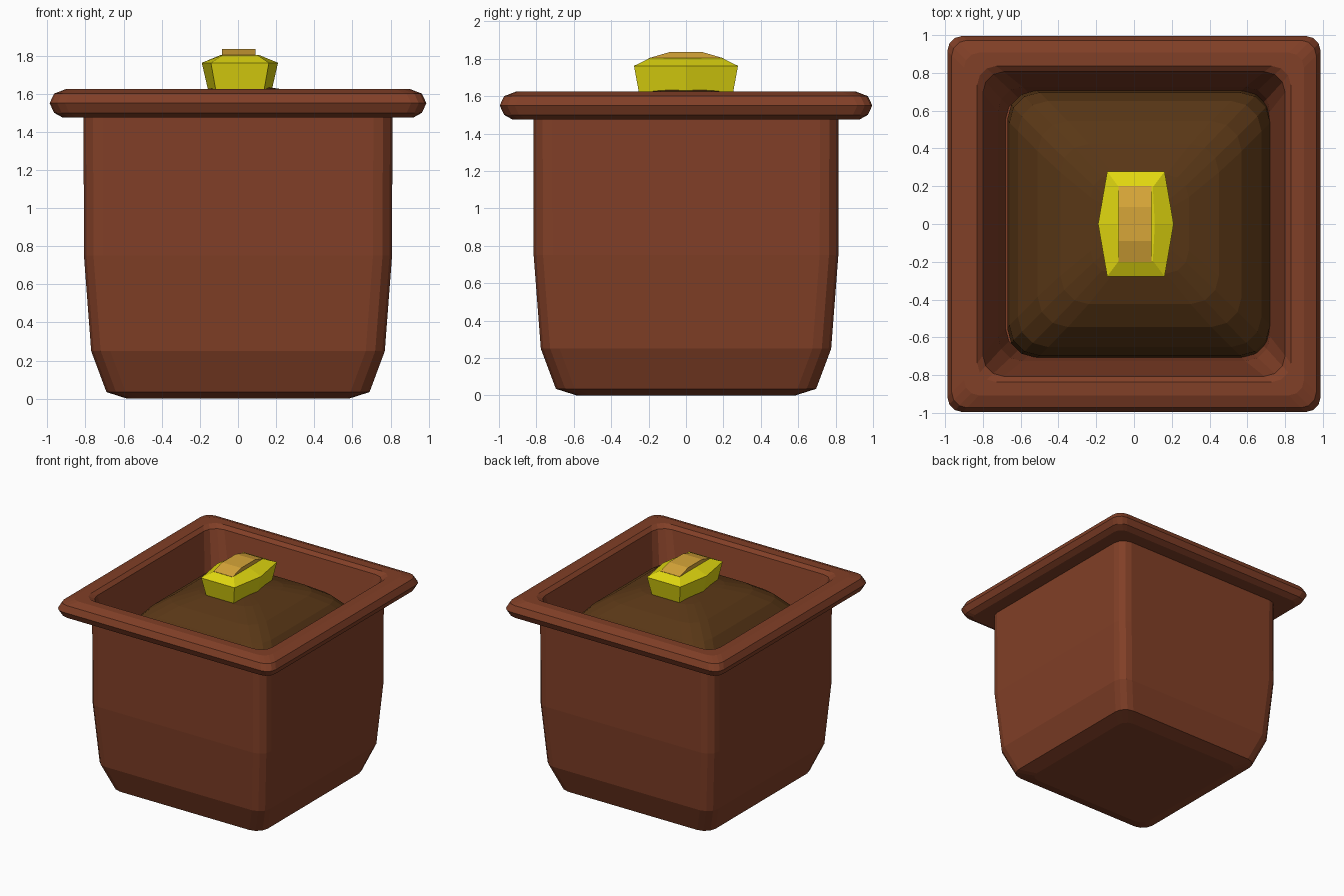
import bpy, bmesh, math

if "Cube" in bpy.data.objects:
    bpy.data.objects.remove(bpy.data.objects["Cube"])


def material(name, rgb):
    m = bpy.data.materials.new(name)
    m.diffuse_color = (*rgb, 1)
    m.use_nodes = True
    m.node_tree.nodes["Principled BSDF"].inputs["Base Color"].default_value = m.diffuse_color
    return m


def rounded_square(hx, hy, r, z, cx=0.0, seg=3):
    """Square outline with rounded corners, counter-clockwise."""
    pts = []
    for q, (sx, sy) in enumerate([(1, 1), (-1, 1), (-1, -1), (1, -1)]):
        for i in range(seg + 1):
            a = math.pi / 2 * (q + i / seg)
            pts.append((cx + sx * (hx - r) + r * math.cos(a),
                        sy * (hy - r) + r * math.sin(a), z))
    return pts


def loft(name, rings, mat, close_start=True, close_end=True):
    """Skin a stack of equal-length outlines with flat faces."""
    bm = bmesh.new()
    loops = [[bm.verts.new(p) for p in ring] for ring in rings]
    for a, b in zip(loops, loops[1:]):
        n = len(a)
        for i in range(n):
            j = (i + 1) % n
            bm.faces.new((a[i], a[j], b[j], b[i]))
    if close_start:
        bm.faces.new(loops[0][::-1])
    if close_end:
        bm.faces.new(loops[-1])
    bmesh.ops.recalc_face_normals(bm, faces=bm.faces[:])
    me = bpy.data.meshes.new(name)
    bm.to_mesh(me)
    bm.free()
    me.materials.append(mat)
    ob = bpy.data.objects.new(name, me)
    bpy.context.collection.objects.link(ob)
    return ob


clay = material("clay", (0.22, 0.05, 0.02))
earth = material("earth", (0.10, 0.038, 0.008))
yellow = material("yellow", (0.75, 0.68, 0.005))
amber = material("amber", (0.68, 0.38, 0.04))

# pot: outer wall, flared rim, then inner wall; (half width, corner radius, z)
pot_profile = [
    (0.58, 0.08, 0.00), (0.69, 0.10, 0.035), (0.77, 0.10, 0.25),
    (0.808, 0.10, 0.75), (0.81, 0.10, 1.475),
    (0.92, 0.07, 1.475), (0.965, 0.08, 1.50), (0.988, 0.08, 1.55),
    (0.965, 0.08, 1.60), (0.90, 0.08, 1.625),
    (0.83, 0.10, 1.625), (0.80, 0.11, 1.60), (0.72, 0.13, 1.25),
    (0.68, 0.13, 0.90),
]
loft("pot", [rounded_square(w, w * 1.008, r, z) for w, r, z in pot_profile], clay)

# soil: domed mound sitting inside the pot
soil_profile = [
    (0.70, 0.15, 1.05), (0.69, 0.16, 1.24), (0.645, 0.16, 1.36),
    (0.54, 0.16, 1.48), (0.42, 0.15, 1.56), (0.26, 0.12, 1.615),
    (0.12, 0.06, 1.635),
]
loft("soil_mound", [rounded_square(w, w * 1.01, r, z, 0.03) for w, r, z in soil_profile], earth)


# sprout block: six-sided base flaring upward, sloped to a narrow top
def hexagon(end, mid, hy, z):
    c = 0.01
    return [(c + mid, 0, z), (c + end, hy, z), (c - end, hy, z),
            (c - mid, 0, z), (c - end, -hy, z), (c + end, -hy, z)]


loft("yellow_block", [hexagon(0.125, 0.165, 0.25, 1.61),
                      hexagon(0.152, 0.20, 0.278, 1.762),
                      hexagon(0.09, 0.10, 0.195, 1.803)], yellow)

# amber arched strip on top of the block
arch = [(-0.20, 1.78), (-0.20, 1.803), (-0.09, 1.835),
        (0.09, 1.835), (0.20, 1.803), (0.20, 1.78)]
loft("amber_strip", [[(x, y, z) for y, z in arch] for x in (-0.083, 0.092)], amber)
